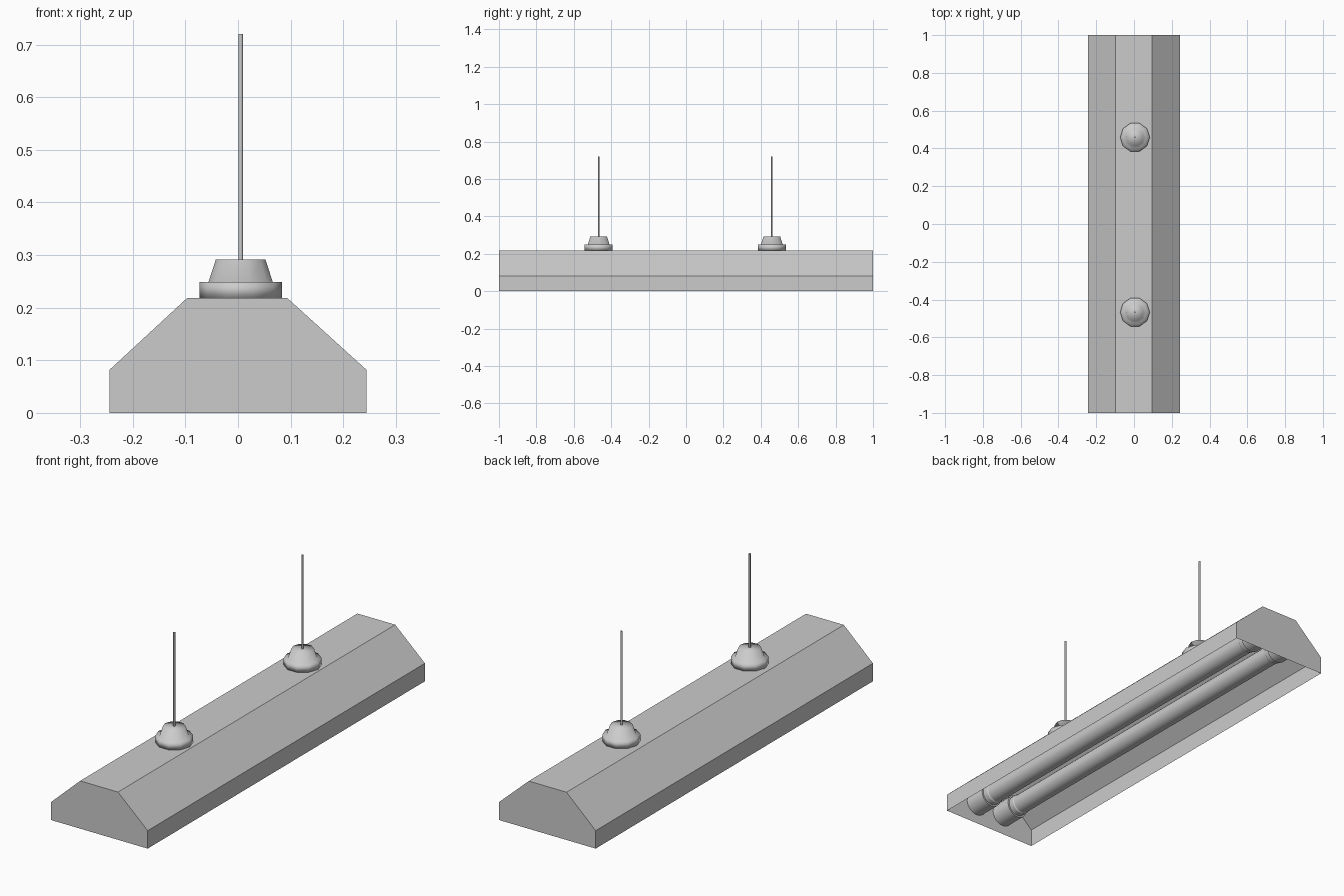
import bpy, bmesh, math
from mathutils import Matrix

if "Cube" in bpy.data.objects:
    bpy.data.objects.remove(bpy.data.objects["Cube"])


def finish(name, bm, angle=None, smooth=False):
    bmesh.ops.recalc_face_normals(bm, faces=bm.faces)
    me = bpy.data.meshes.new(name)
    bm.to_mesh(me)
    bm.free()
    ob = bpy.data.objects.new(name, me)
    bpy.context.collection.objects.link(ob)
    if smooth:
        me.shade_smooth()
    if angle:
        bpy.ops.object.select_all(action='DESELECT')
        ob.select_set(True)
        bpy.context.view_layer.objects.active = ob
        bpy.ops.object.shade_smooth_by_angle(angle=math.radians(angle))
    return ob


def lathe(name, profile, sides, matrix, angle=None, smooth=False):
    """Revolve (radius, height) points about local z and cap both ends."""
    bm = bmesh.new()
    rings = []
    for r, h in profile:
        rings.append([bm.verts.new((r * math.cos(2 * math.pi * i / sides),
                                    r * math.sin(2 * math.pi * i / sides), h))
                      for i in range(sides)])
    for a, b in zip(rings, rings[1:]):
        for i in range(sides):
            j = (i + 1) % sides
            bm.faces.new((a[i], a[j], b[j], b[i]))
    bm.faces.new(rings[0][::-1])
    bm.faces.new(rings[-1])
    bm.transform(matrix)
    return finish(name, bm, angle, smooth)


# Housing: thin sheet reflector, closed ends, open underneath
profile = [(-0.244, 0), (-0.244, 0.082), (-0.097, 0.218),
           (0.094, 0.218), (0.244, 0.082), (0.244, 0)]
bm = bmesh.new()
front = [bm.verts.new((x, -1, z)) for x, z in profile]
back = [bm.verts.new((x, 1, z)) for x, z in profile]
for i in range(len(profile) - 1):
    bm.faces.new((front[i], front[i + 1], back[i + 1], back[i]))
bm.faces.new(front)
bm.faces.new(back)
finish("housing", bm)

# Ceiling mounts and hanging rods
for side, y in (("front", -0.467), ("back", 0.459)):
    place = Matrix.Translation((0.005, y, 0))
    lathe(side + "_mount", [(0.0785, 0.218), (0.0785, 0.249), (0.061, 0.249),
                            (0.047, 0.292)], 10, place, smooth=True)
    lathe(side + "_rod", [(0.0045, 0.285), (0.0045, 0.72)], 8, place, angle=50)

# Lamp tubes with metal end caps, held by sockets at both ends
for side, x in (("left", -0.075), ("right", 0.075)):
    along_y = Matrix.Translation((x, 0, 0.095)) @ Matrix.Rotation(-math.pi / 2, 4, 'X')
    lathe(side + "_tube", [(0.047, -0.9), (0.047, -0.87), (0.044, -0.865),
                           (0.044, 0.865), (0.047, 0.87), (0.047, 0.9)],
          20, along_y, angle=30)
    for end, s in (("front", -1), ("back", 1)):
        lathe(f"{side}_{end}_socket", [(0.054, s * 0.998), (0.054, s * 0.895)],
              20, along_y, angle=30)
